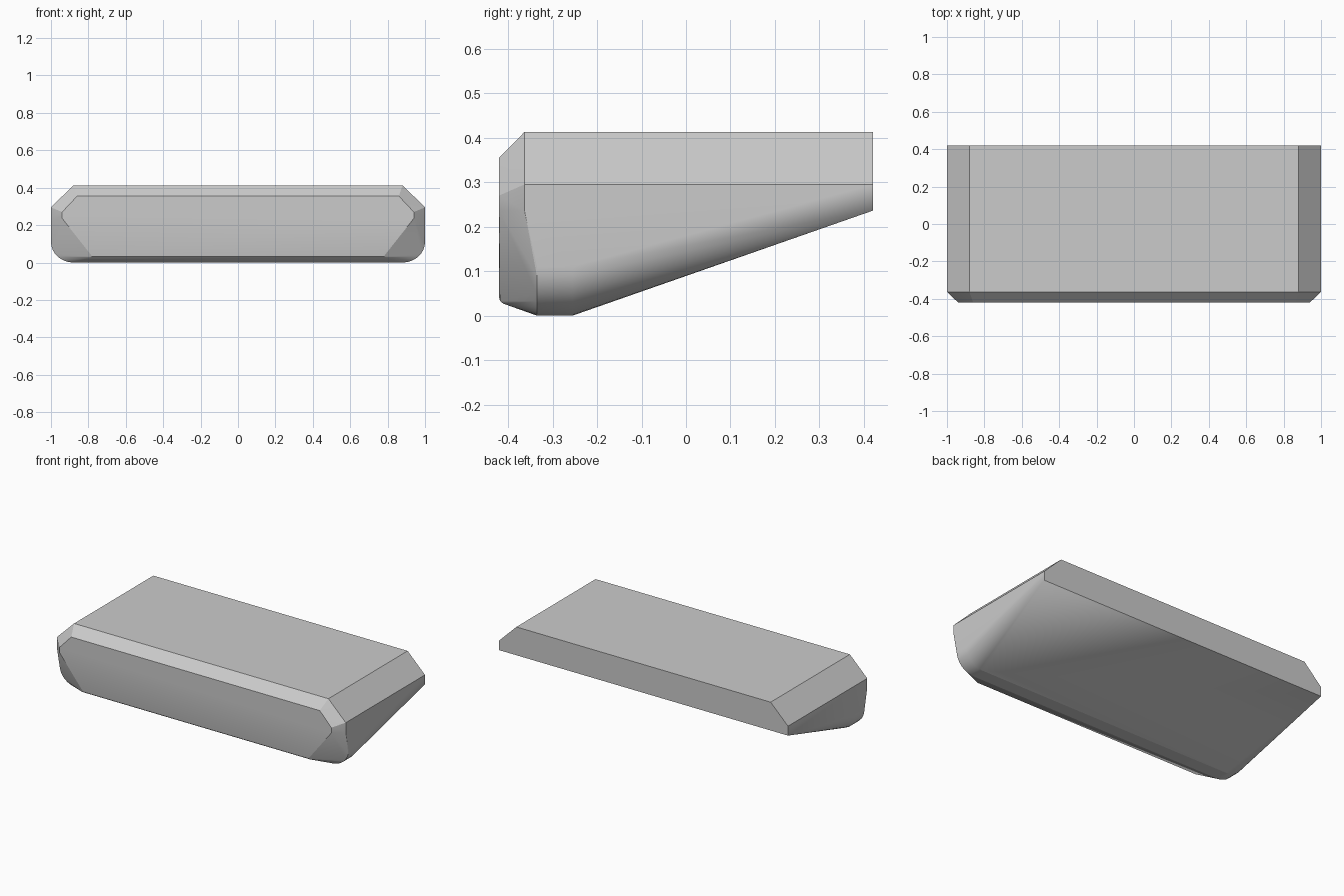
import bpy, bmesh
from math import sin, cos, pi, radians

if "Cube" in bpy.data.objects:
    bpy.data.objects.remove(bpy.data.objects["Cube"])

# Right-hand half of the wedge-shaped body; mirrored in x
pts = []

# back face and the section where the front bevel starts
for y in (0.42, -0.363):
    pts += [(0.88, y, 0.413), (1.0, y, 0.295), (1.0, y, 0.236)]

# front face
pts += [(0.86, -0.42, 0.355), (0.94, -0.42, 0.27), (0.94, -0.42, 0.236), (0.77, -0.42, 0.04)]
# slightly rounded lower lip
pts += [(0.78, -0.418, 0.033), (0.79, -0.411, 0.027)]

# rounded keel corners at both ends of the flat bottom
STEPS = 8
for y in (-0.335, -0.255):
    for i in range(STEPS + 1):
        a = pi / 2 * i / STEPS
        pts.append((0.88 + 0.12 * sin(a), y, 0.11 * (1 - cos(a))))

# the solid is convex, so wrap the points in a hull
bm = bmesh.new()
for x, y, z in pts:
    bm.verts.new((x, y, z))
    bm.verts.new((-x, y, z))
bmesh.ops.convex_hull(bm, input=bm.verts[:])
loose = [v for v in bm.verts if not v.link_faces]
bmesh.ops.delete(bm, geom=loose, context='VERTS')
bmesh.ops.dissolve_limit(bm, angle_limit=radians(0.5), verts=bm.verts[:], edges=bm.edges[:])
bmesh.ops.recalc_face_normals(bm, faces=bm.faces[:])

mesh = bpy.data.meshes.new("wedge_body")
bm.to_mesh(mesh)
bm.free()
body = bpy.data.objects.new("wedge_body", mesh)
bpy.context.collection.objects.link(body)

# smooth the rounded corners, keep bevel edges crisp
bpy.context.view_layer.objects.active = body
body.select_set(True)
bpy.ops.object.shade_smooth_by_angle(angle=radians(18))
